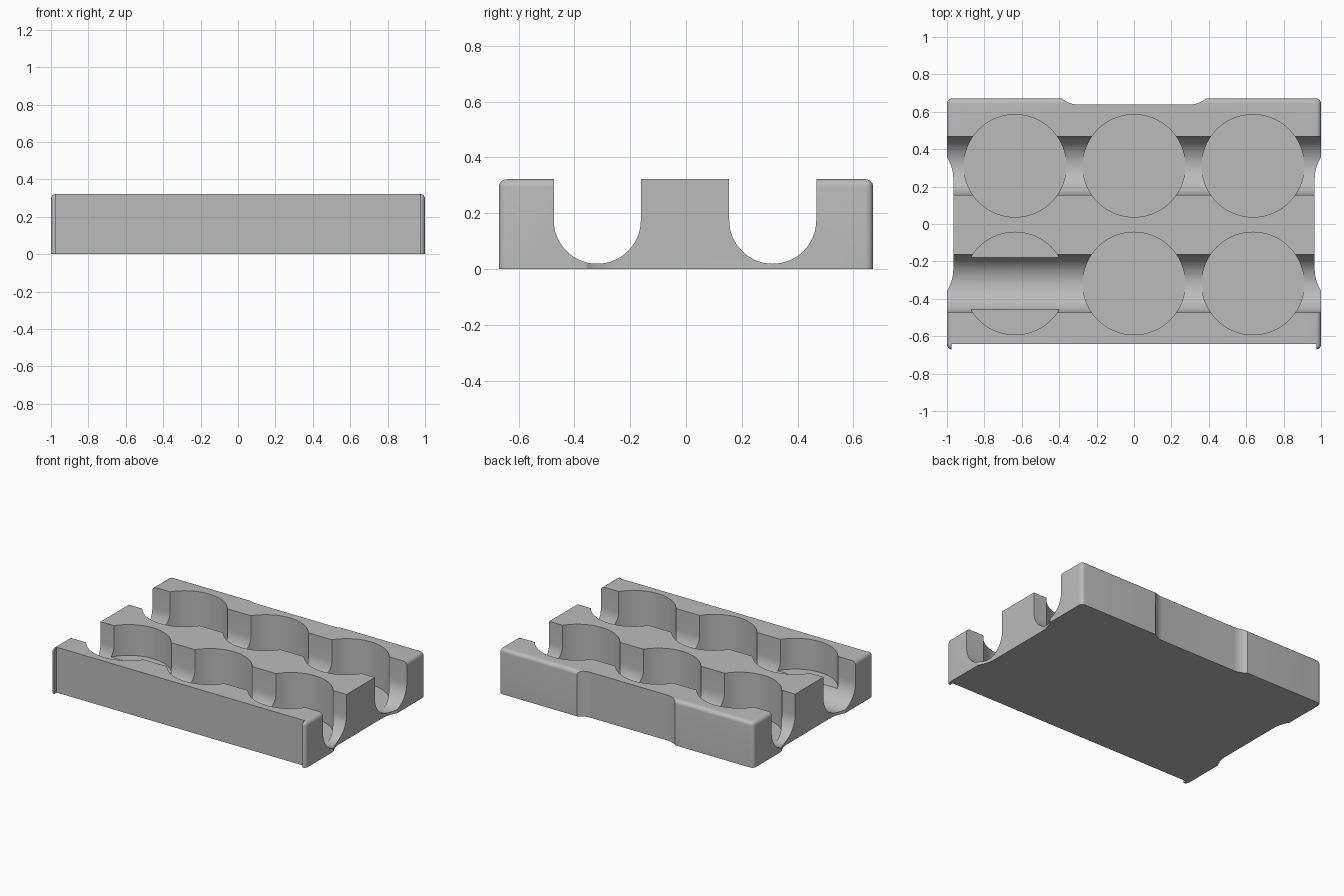
import bpy, bmesh, math
from mathutils import Matrix, Vector

cube = bpy.data.objects.get("Cube")
if cube:
    bpy.data.objects.remove(cube, do_unlink=True)

HX, HY, H = 1.0, 0.671, 0.322      # half length, half depth, height
EDGE = 0.027                       # rounded edge radius
GROOVE_R, GROOVE_Z = 0.156, 0.175  # groove radius and axis height
ROWS = (-0.318, 0.311)             # groove centre lines
COLUMNS = (-0.636, 0.0, 0.636)
POCKET_R, FLOOR, SHELF = 0.274, 0.018, 0.103
TOP = 0.6                          # cutter height

grey = bpy.data.materials.new("plain grey")
grey.use_nodes = True
colour = (0.5, 0.5, 0.5, 1)
grey.diffuse_color = colour
grey.node_tree.nodes["Principled BSDF"].inputs["Base Color"].default_value = colour


def add_object(name, bm):
    bmesh.ops.recalc_face_normals(bm, faces=bm.faces)
    mesh = bpy.data.meshes.new(name)
    bm.to_mesh(mesh)
    bm.free()
    mesh.materials.append(grey)
    obj = bpy.data.objects.new(name, mesh)
    bpy.context.collection.objects.link(obj)
    return obj


def prism(name, points, direction):
    """Extrude a closed outline of 3D points along a direction."""
    bm = bmesh.new()
    face = bm.faces.new([bm.verts.new(p) for p in points])
    result = bmesh.ops.extrude_face_region(bm, geom=[face])
    moved = [v for v in result["geom"] if isinstance(v, bmesh.types.BMVert)]
    bmesh.ops.translate(bm, verts=moved, vec=direction)
    return add_object(name, bm)


def box(name, low, high):
    points = [(low[0], low[1], low[2]), (high[0], low[1], low[2]),
              (high[0], high[1], low[2]), (low[0], high[1], low[2])]
    return prism(name, points, (0, 0, high[2] - low[2]))


def groove(y):
    """Round-bottomed channel along the whole length."""
    steps = 32
    arc = [math.pi + math.pi * i / steps for i in range(steps + 1)]
    points = [(-1.2, y + GROOVE_R * math.cos(a), GROOVE_Z + GROOVE_R * math.sin(a)) for a in arc]
    points += [(-1.2, y + GROOVE_R, TOP), (-1.2, y - GROOVE_R, TOP)]
    return prism("groove_cutter", points, (2.4, 0, 0))


def pocket(x, y, floor):
    turns = [math.tau * i / 72 for i in range(72)]
    points = [(x + POCKET_R * math.cos(a), y + POCKET_R * math.sin(a), floor) for a in turns]
    return prism("pocket_cutter", points, (0, 0, TOP - floor))


def side_recess(angle, face, half, depth, run):
    """Shallow recess in a side wall, its ends swept out by arcs."""
    radius = (run ** 2 + depth ** 2) / (2 * depth)
    span = math.asin(run / radius)
    arc = [span * i / 10 for i in range(11)]
    right = [(half - run + radius * math.sin(a),
              face - depth + radius * (1 - math.cos(a))) for a in arc]
    right.append((half, face + 0.1))
    outline = right + [(-u, v) for u, v in reversed(right)]
    turn = Matrix.Rotation(angle, 3, "Z")
    points = [turn @ Vector((u, v, -0.1)) for u, v in outline]
    return prism("recess_cutter", points, (0, 0, TOP))


# Tray block with rounded top and upright edges
tray = box("holder_tray", (-HX, -HY, 0), (HX, HY, H))
bm = bmesh.new()
bm.from_mesh(tray.data)
edges = [e for e in bm.edges if any(v.co.z > H / 2 for v in e.verts)]
bmesh.ops.bevel(bm, geom=edges, offset=EDGE, segments=6, profile=0.5, affect="EDGES")
bm.to_mesh(tray.data)
bm.free()

# Channels and round pockets, the front left-hand one shallower
cutters = [groove(y) for y in ROWS]
for y in ROWS:
    for x in COLUMNS:
        shallow = x < 0 and y < 0
        cutters.append(pocket(x, y, SHELF if shallow else FLOOR))

# Front panel recess, back notch and end recesses
cutters.append(box("front_cutter", (-0.975, -1, -0.1), (0.975, -0.642, TOP)))
cutters.append(side_recess(0, HY, 0.385, 0.032, 0.085))
for side in (-1, 1):
    cutters.append(side_recess(side * math.pi / 2, HX, 0.357, 0.034, 0.12))

bpy.ops.object.select_all(action="DESELECT")
tray.select_set(True)
bpy.context.view_layer.objects.active = tray
for cutter in cutters:
    cutter.hide_render = True
    cut = tray.modifiers.new("cut", "BOOLEAN")
    cut.operation = "DIFFERENCE"
    cut.solver = "EXACT"
    cut.object = cutter
    bpy.ops.object.modifier_apply(modifier=cut.name)
    bpy.data.objects.remove(cutter, do_unlink=True)

bpy.ops.object.shade_smooth_by_angle(angle=math.radians(30))
